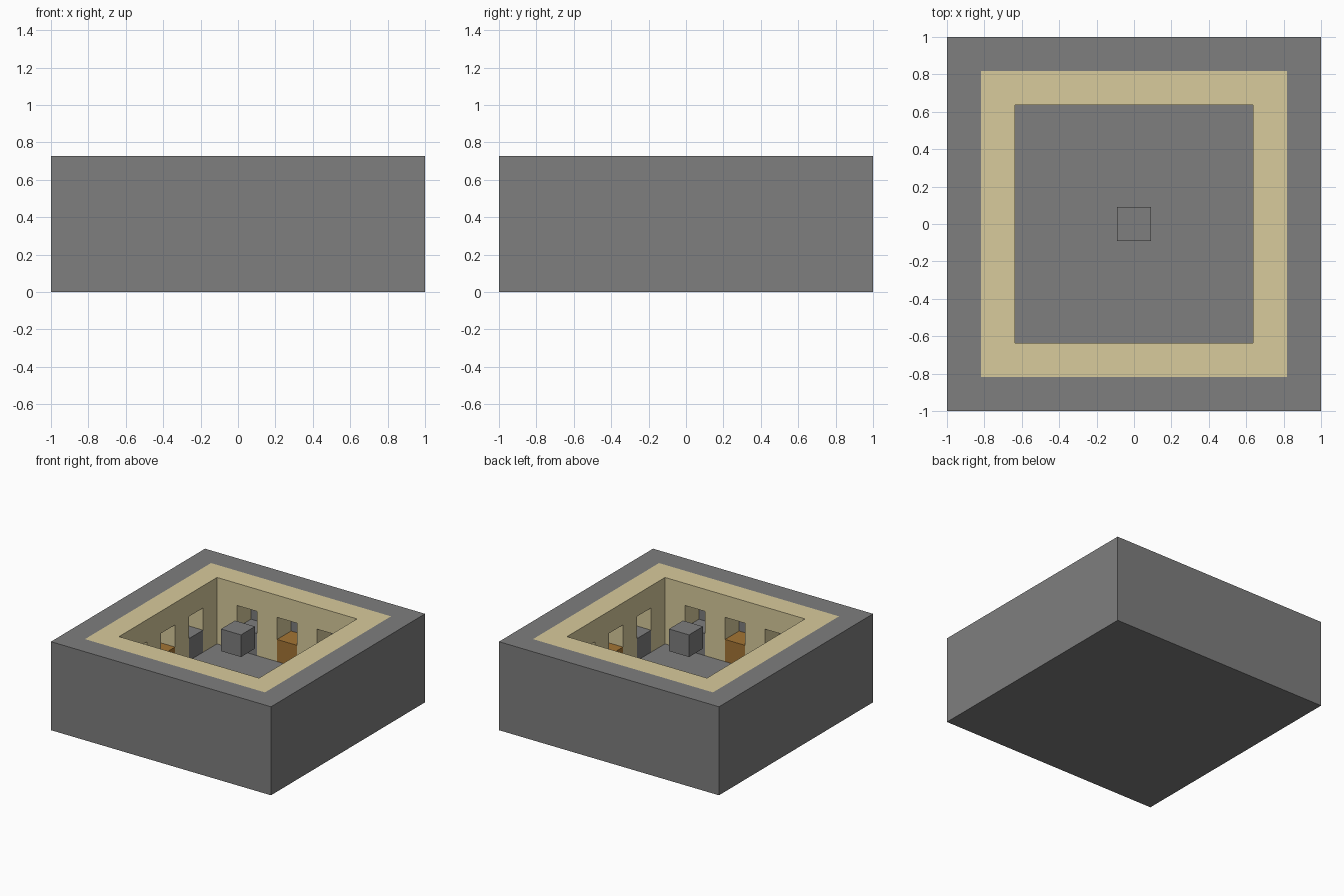
import bpy

if "Cube" in bpy.data.objects:
    bpy.data.objects.remove(bpy.data.objects["Cube"])

U = 2 / 11  # one building block


def material(name, rgb):
    mat = bpy.data.materials.new(name)
    mat.use_nodes = True
    mat.diffuse_color = (*rgb, 1)
    mat.node_tree.nodes["Principled BSDF"].inputs["Base Color"].default_value = (*rgb, 1)
    return mat


stone = material("stone_grey", (0.209, 0.209, 0.209))
sand = material("sandstone", (0.687, 0.597, 0.332))
wood = material("chest_wood", (0.371, 0.178, 0.035))


def box(name, centre, size, bottom, top, mat=None):
    """Box measured in blocks: plan centre, plan size, bottom and top height."""
    x, y = centre
    bpy.ops.mesh.primitive_cube_add(size=1, location=(x * U, y * U, (bottom + top) / 2 * U))
    obj = bpy.context.object
    obj.name = name
    obj.scale = (size[0] * U, size[1] * U, (top - bottom) * U)
    bpy.ops.object.transform_apply(location=False, rotation=False, scale=True)
    if mat:
        obj.data.materials.append(mat)
    return obj


def cut(target, cutter):
    cutter.hide_render = True
    mod = target.modifiers.new("cut", "BOOLEAN")
    mod.operation = "DIFFERENCE"
    mod.solver = "EXACT"
    mod.object = cutter
    bpy.context.view_layer.objects.active = target
    bpy.ops.object.modifier_apply(modifier=mod.name)
    bpy.data.objects.remove(cutter)


# Stone shell: floor slab and outer wall
shell = box("outer_shell", (0, 0), (11, 11), 0, 4, stone)
cut(shell, box("pit_cutter", (0, 0), (9, 9), 1, 5))

# Sandstone inner wall with three doorways on each side
inner_wall = box("inner_wall", (0, 0), (9, 9), 1, 4, sand)
cut(inner_wall, box("courtyard_cutter", (0, 0), (7, 7), 0, 5))
for step in (-2, 0, 2):
    cut(inner_wall, box("doorway_cutter", (step, 0), (1, 11), 0, 3))
    cut(inner_wall, box("doorway_cutter", (0, step), (11, 1), 0, 3))

# A block in each doorway: chest in the middle, stone at either side
for step in (-2, 0, 2):
    for side in (-4, 4):
        for centre in ((step, side), (side, step)):
            if step == 0:
                box("chest", centre, (1, 1), 1, 2, wood)
            else:
                box("niche_block", centre, (1, 1), 1, 2, stone)

# Block hanging at the middle of the courtyard
box("centre_block", (0, 0), (1, 1), 3, 4, stone)
